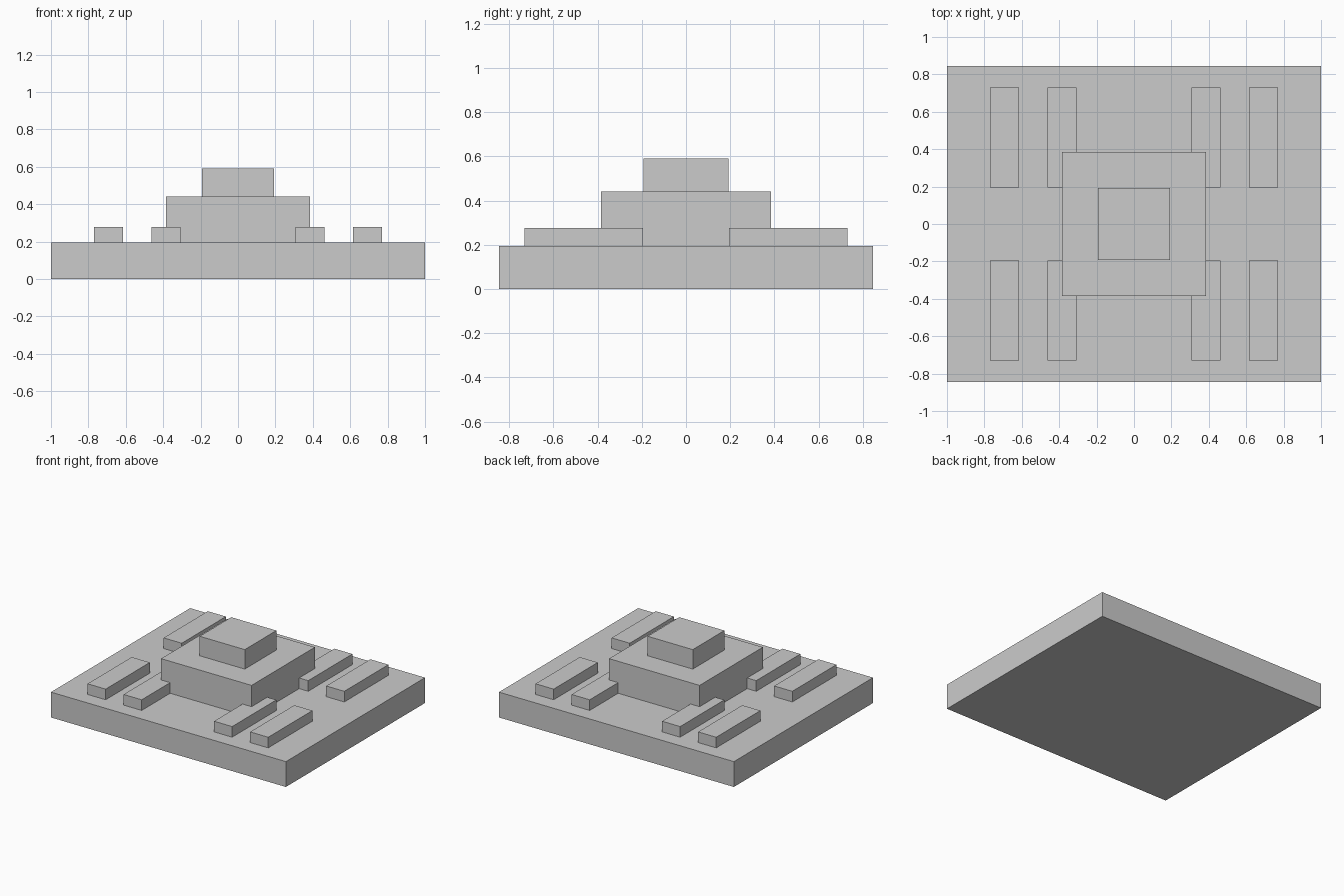
import bpy

cube = bpy.data.objects.get("Cube")
if cube:
    bpy.data.objects.remove(cube, do_unlink=True)

# Single plain grey for the whole model
grey = bpy.data.materials.new("plain grey")
grey.use_nodes = True
colour = (0.6, 0.6, 0.6, 1)
grey.diffuse_color = colour
grey.node_tree.nodes["Principled BSDF"].inputs["Base Color"].default_value = colour

BASE_TOP = 0.195
STRIP_TOP = 0.277
BLOCK_TOP = 0.441
CAP_TOP = 0.591


def box(name, x, y, z):
    """Axis-aligned box from (low, high) pairs."""
    spans = (x, y, z)
    bpy.ops.mesh.primitive_cube_add(size=1, location=[(a + b) / 2 for a, b in spans])
    ob = bpy.context.object
    ob.name = name
    ob.scale = [b - a for a, b in spans]
    bpy.ops.object.transform_apply(location=False, rotation=False, scale=True)
    ob.data.materials.append(grey)
    return ob


def centred_box(name, half_x, half_y, low, high):
    return box(name, (-half_x, half_x), (-half_y, half_y), (low, high))


# Base slab and the stepped centre
centred_box("base_slab", 1, 0.846, 0, BASE_TOP)
centred_box("centre_block", 0.385, 0.385, BASE_TOP, BLOCK_TOP)
centred_box("top_block", 0.192, 0.192, BLOCK_TOP, CAP_TOP)

# Low strips, an inner and an outer one in each corner
for ring, x0, x1 in (("inner", 0.308, 0.462), ("outer", 0.615, 0.769)):
    for side, sx in (("left", 1), ("right", -1)):
        for end, sy in (("front", -1), ("back", 1)):
            box(f"{end}_{side}_{ring}_strip",
                sorted((sx * x0, sx * x1)),
                sorted((sy * 0.194, sy * 0.731)),
                (BASE_TOP, STRIP_TOP))
